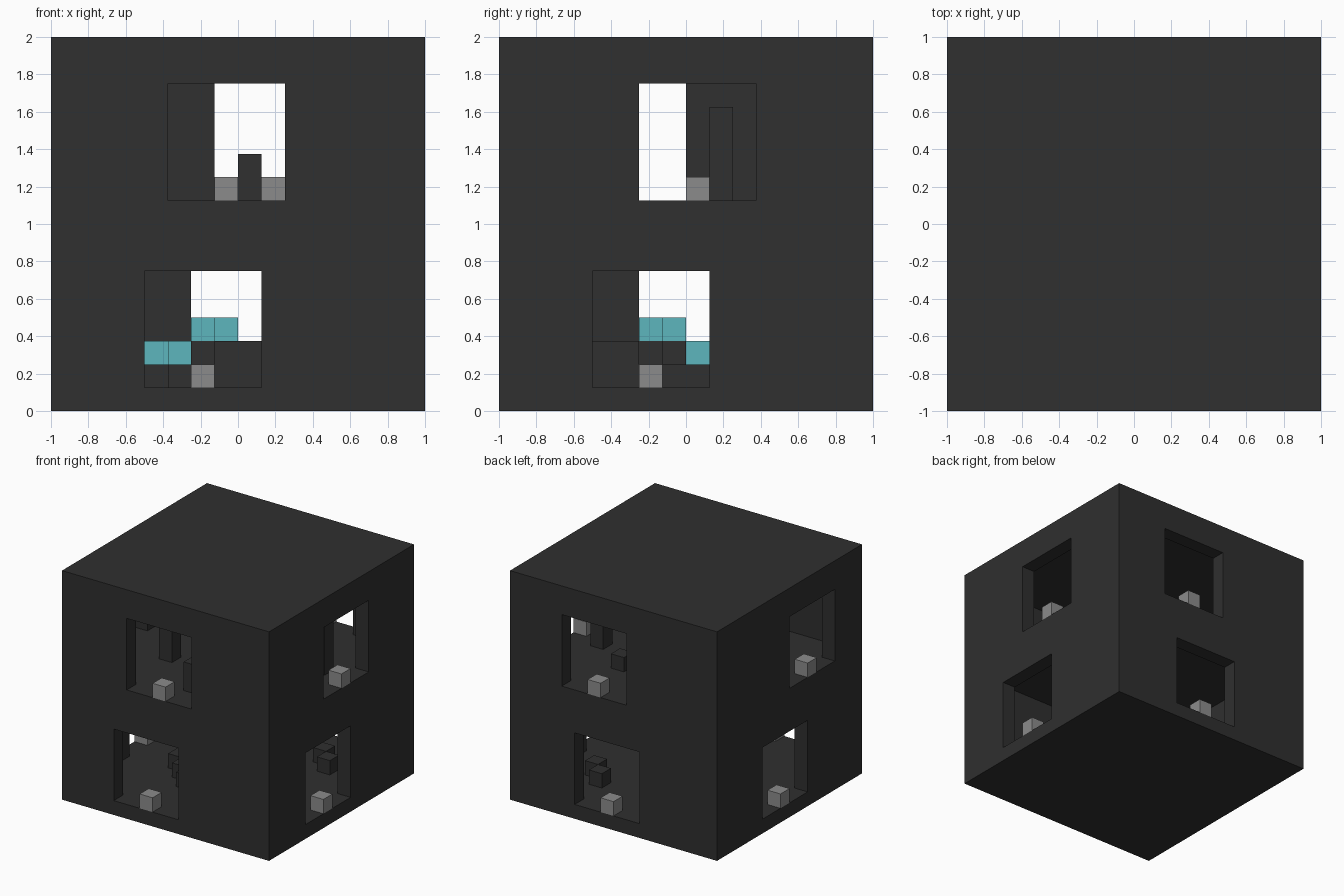
import bpy, bmesh
from mathutils import Vector

cube = bpy.data.objects.get("Cube")
if cube:
    bpy.data.objects.remove(cube, do_unlink=True)

U = 0.125  # block size


def material(name, rgb):
    mat = bpy.data.materials.new(name)
    mat.use_nodes = True
    mat.diffuse_color = (*rgb, 1)
    mat.node_tree.nodes["Principled BSDF"].inputs["Base Color"].default_value = (*rgb, 1)
    return mat


DARK = material("charcoal", (0.029, 0.029, 0.029))
GREY = material("mid_grey", (0.26, 0.26, 0.26))
TEAL = material("teal", (0.11, 0.47, 0.51))


def blocks(name, mat, boxes):
    """Boxes given as (low corner, high corner), joined in one object."""
    bm = bmesh.new()
    for low, high in boxes:
        low, high = Vector(low), Vector(high)
        verts = bmesh.ops.create_cube(bm, size=1)["verts"]
        for v in verts:
            v.co = (low + high) / 2 + v.co * (high - low)
    mesh = bpy.data.meshes.new(name)
    bm.to_mesh(mesh)
    bm.free()
    mesh.materials.append(mat)
    obj = bpy.data.objects.new(name, mesh)
    bpy.context.collection.objects.link(obj)
    return obj


def cell(i, j, k, height=1):
    low = Vector((i - 8, j - 8, k)) * U
    return low, low + Vector((U, U, U * height))


def cut(target, low, high):
    cutter = blocks("cutter", DARK, [(low, high)])
    cutter.hide_render = True
    mod = target.modifiers.new("cut", "BOOLEAN")
    mod.operation = "DIFFERENCE"
    mod.solver = "EXACT"
    mod.object = cutter
    bpy.context.view_layer.objects.active = target
    bpy.ops.object.modifier_apply(modifier=mod.name)
    bpy.data.objects.remove(cutter, do_unlink=True)


# Hollow two-storey shell
shell = blocks("shell", DARK, [((-1, -1, 0), (1, 1, 2))])
R = 1 - U
FLOORS = {"lower": (U, 1.0), "upper": (9 * U, 2 - U)}
for floor, ceiling in FLOORS.values():
    cut(shell, (-R, -R, floor), (R, R, ceiling))

# Window start along each wall, in blocks
WINDOWS = {
    "lower": {"front": 4, "back": 6, "right": 4, "left": 6},
    "upper": {"front": 5, "back": 7, "right": 6, "left": 3},
}
markers = []
for storey, walls in WINDOWS.items():
    floor = FLOORS[storey][0]
    for side, start in walls.items():
        a, b = (start - 8) * U, (start - 3) * U
        depth = (R - 0.05, 1.1) if side in ("back", "right") else (-1.1, 0.05 - R)
        if side in ("front", "back"):
            low, high = (a, depth[0], floor), (b, depth[1], floor + 5 * U)
        else:
            low, high = (depth[0], a, floor), (depth[1], b, floor + 5 * U)
        cut(shell, low, high)
        # Grey block on the middle of each sill
        mid, edge = start + 2, 15 if depth[0] > 0 else 0
        i, j = (mid, edge) if side in ("front", "back") else (edge, mid)
        markers.append(cell(i, j, round(floor / U)))
blocks("sill_blocks", GREY, markers)

# Stepped mound in the lower room
base = [cell(i, j, 1) for i in range(4, 9) for j in range(4, 9) if i + j >= 10]
blocks("mound_base", DARK, base)
blocks("mound_step", DARK, [cell(i, j, 2) for i in (7, 8) for j in (4, 5)] + [cell(6, 6, 2)])
blocks("teal_step", TEAL, [cell(4, 8, 2), cell(5, 7, 2), cell(5, 8, 2)])
blocks("teal_top", TEAL, [cell(6, 6, 3), cell(7, 7, 3)])
blocks("mound_core", DARK, [cell(7, 7, 2)])

# Loose blocks and columns
blocks("loose_blocks", DARK, [cell(11, 12, 1), cell(12, 11, 1), cell(10, 11, 9)])
blocks("columns", DARK, [cell(13, 9, 9, 4), cell(4, 5, 9, 4), cell(8, 2, 9, 2)])
